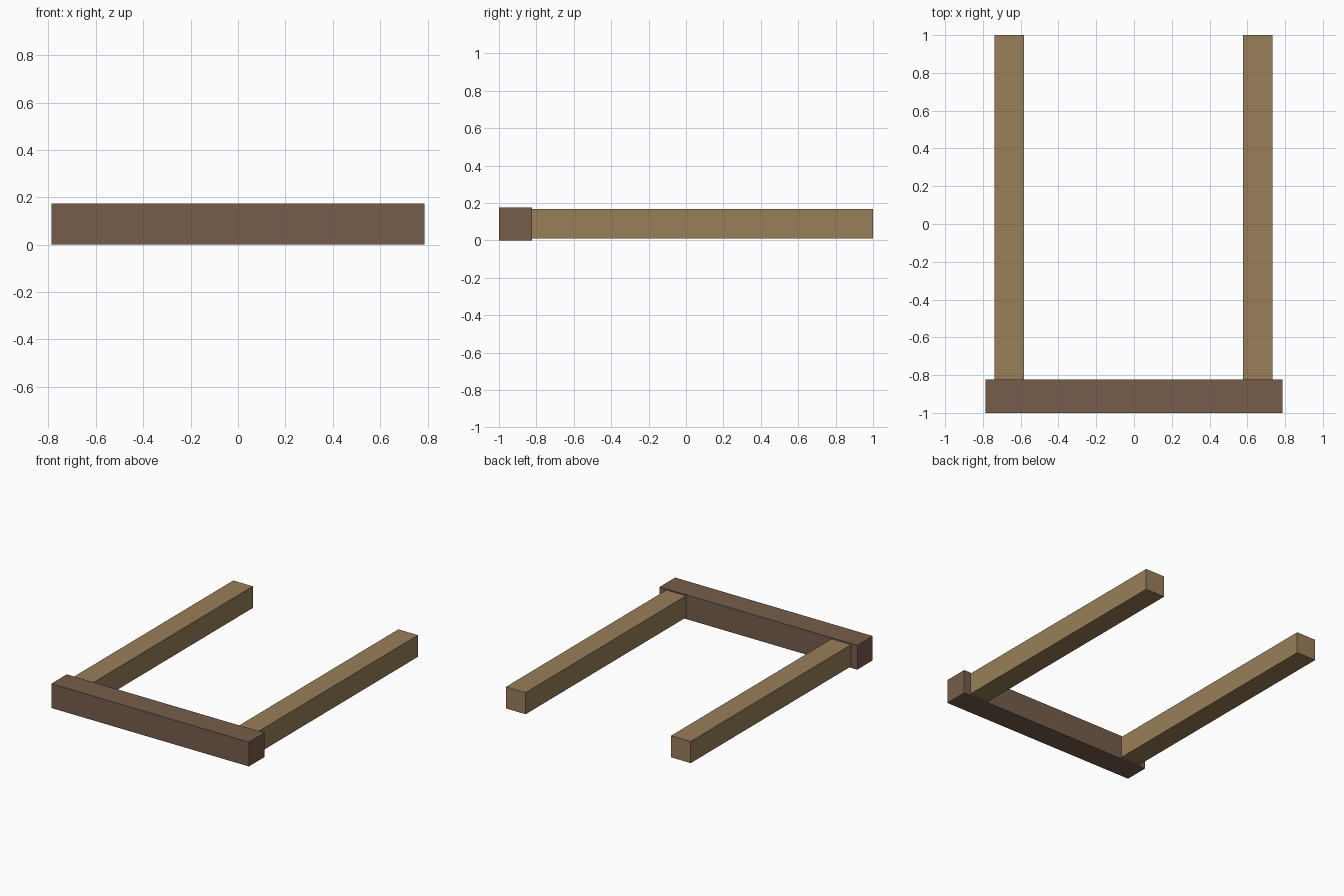
import bpy

if "Cube" in bpy.data.objects:
    bpy.data.objects.remove(bpy.data.objects["Cube"])


def material(name, color):
    m = bpy.data.materials.new(name)
    m.diffuse_color = color
    m.use_nodes = True
    m.node_tree.nodes["Principled BSDF"].inputs["Base Color"].default_value = m.diffuse_color
    return m


def box(name, lo, hi, mat):
    size = [b - a for a, b in zip(lo, hi)]
    center = [(a + b) / 2 for a, b in zip(lo, hi)]
    bpy.ops.mesh.primitive_cube_add(size=1, location=center)
    ob = bpy.context.object
    ob.name = name
    ob.scale = size
    bpy.ops.object.transform_apply(location=False, rotation=False, scale=True)
    ob.data.materials.append(mat)
    return ob


dark_wood = material("dark_wood", (0.18, 0.11, 0.07, 1))
light_wood = material("light_wood", (0.32, 0.21, 0.10, 1))

# Cross beam along the front
box("front_beam", (-0.787, -1.0, 0.0), (0.787, -0.824, 0.175), dark_wood)

# Two long rails running back from the beam
for side, x in (("left", -0.66), ("right", 0.655)):
    box(side + "_rail", (x - 0.078, -0.824, 0.011), (x + 0.078, 1.0, 0.167), light_wood)
